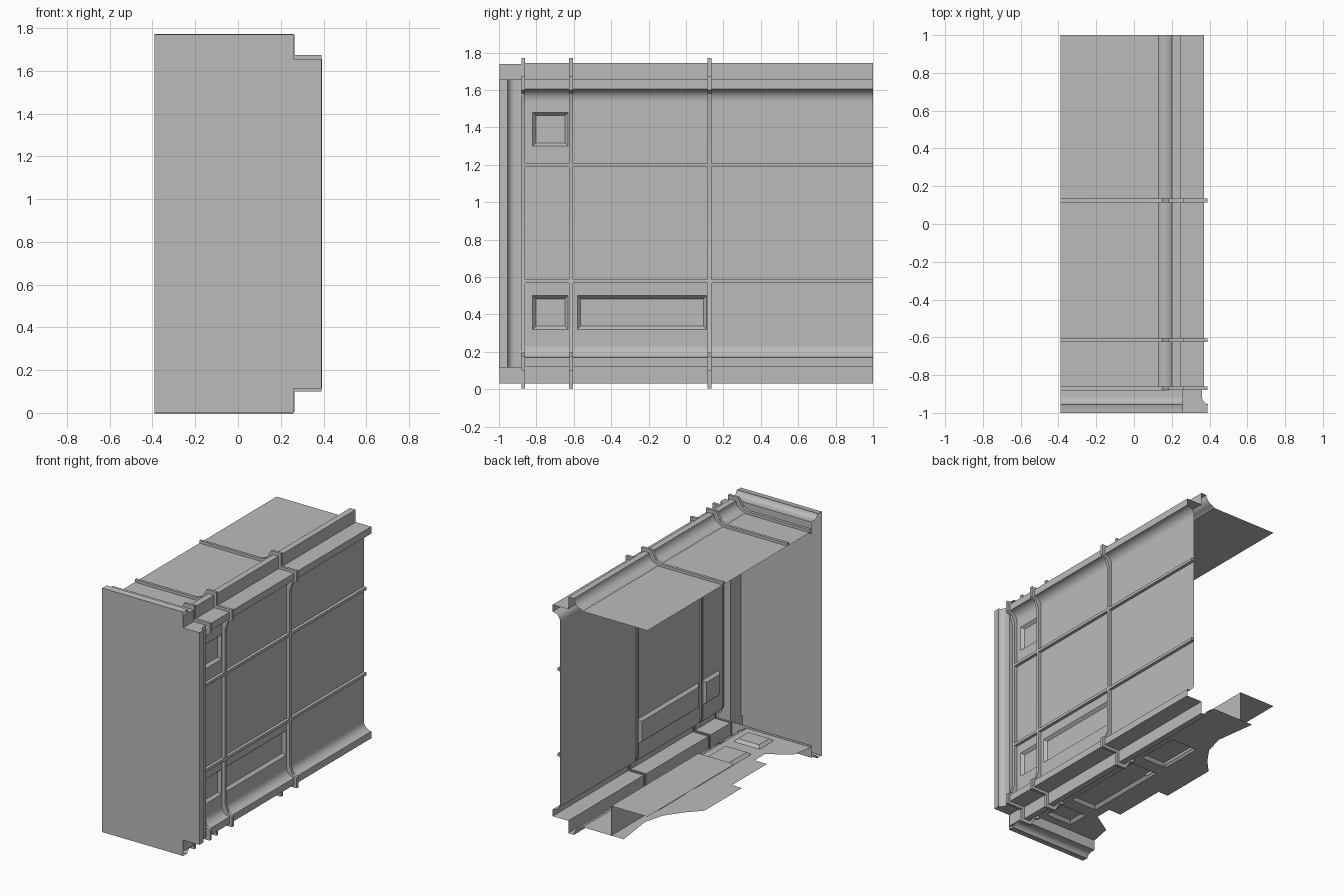
import bpy, bmesh, math
from mathutils import Vector

if "Cube" in bpy.data.objects:
    bpy.data.objects.remove(bpy.data.objects["Cube"])

grey = bpy.data.materials.new("warm_grey")
grey.diffuse_color = (0.5, 0.5, 0.5, 1)
grey.use_nodes = True
grey.node_tree.nodes["Principled BSDF"].inputs["Base Color"].default_value = grey.diffuse_color
H = 1.775          # top and bottom mouldings mirror about H / 2
WALL = 0.31        # x of the side wall


def finish(name, bm):
    mesh = bpy.data.meshes.new(name)
    bm.to_mesh(mesh)
    bm.free()
    ob = bpy.data.objects.new(name, mesh)
    bpy.context.collection.objects.link(ob)
    mesh.materials.append(grey)
    bpy.ops.object.select_all(action='DESELECT')
    ob.select_set(True)
    bpy.context.view_layer.objects.active = ob
    bpy.ops.object.shade_smooth_by_angle(angle=math.radians(30))
    return ob


def sweep(name, pts, move, closed=False):
    """Extrude a 3D outline along a vector; closed outlines get end faces."""
    bm = bmesh.new()
    a = [bm.verts.new(p) for p in pts]
    b = [bm.verts.new(Vector(p) + Vector(move)) for p in pts]
    n = len(pts)
    for i in range(n if closed else n - 1):
        j = (i + 1) % n
        bm.faces.new((a[i], a[j], b[j], b[i]))
    if closed:
        bm.faces.new(a[::-1])
        bm.faces.new(b)
        bmesh.ops.recalc_face_normals(bm, faces=bm.faces[:])
    return finish(name, bm)


def box(name, x0, x1, y0, y1, z0, z1):
    return sweep(name, [(x0, y0, z0), (x1, y0, z0), (x1, y0, z1), (x0, y0, z1)],
                 (0, y1 - y0, 0), True)


def arc(cx, cy, rx, ry, a0, a1, n=6):
    return [(cx + rx * math.cos(math.radians(a0 + (a1 - a0) * i / n)),
             cy + ry * math.sin(math.radians(a0 + (a1 - a0) * i / n))) for i in range(n + 1)]


def panelled(name, pts, u, panels, depth, rim):
    """Flat sheet with sunken bevelled panels; u = the two axes in the sheet."""
    bm = bmesh.new()
    bm.faces.new([bm.verts.new(p) for p in pts])
    for k in (0, 1):
        for c in sorted({p[i] for p in panels for i in (2 * k, 2 * k + 1)}):
            co, no = Vector((0, 0, 0)), Vector((0, 0, 0))
            co[u[k]], no[u[k]] = c, 1
            bmesh.ops.bisect_plane(bm, geom=bm.verts[:] + bm.edges[:] + bm.faces[:],
                                   plane_co=co, plane_no=no)
    bm.normal_update()
    for p in panels:
        sel = []
        for f in bm.faces:
            c = f.calc_center_median()
            if p[0] < c[u[0]] < p[1] and p[2] < c[u[1]] < p[3]:
                sel.append(f)
        if sel:
            bmesh.ops.inset_region(bm, faces=sel, thickness=rim, depth=depth,
                                   use_even_offset=True)
    return finish(name, bm)


# Roof, ridge and cornice section (x, z), from the open side to the wall
section = [(-0.39, 1.67), (0.13, 1.67)]
section += arc(0.13, 1.745, 0.07, 0.065, -80, 0, 6)
section += [(0.245, 1.745), (0.245, 1.655), (0.37, 1.655), (0.37, 1.62)]
section += arc(0.37, 1.545, 0.06, 0.06, 90, 180, 6)
lower = [(x, H - z) for x, z in section]

sweep("roof_and_cornice", [(x, -0.88, z) for x, z in section], (0, 1.88, 0))
sweep("base_moulding", [(x, -0.88, z) for x, z in lower[1:][::-1]], (0, 1.88, 0))

# Side wall with sunken panels
z0, z1 = H - 1.545, 1.545
panelled("side_wall", [(WALL, -0.88, z0), (WALL, 1, z0), (WALL, 1, z1), (WALL, -0.88, z1)],
         (1, 2), [(-0.82, -0.63, 1.30, 1.48), (-0.82, -0.63, 0.32, 0.50),
                  (-0.58, 0.11, 0.32, 0.50)], -0.02, 0.017)

# Horizontal rails
for i, z in enumerate((0.577, 1.197)):
    box("wall_rail_%d" % i, WALL, WALL + 0.022, -0.87, 1, z - 0.01, z + 0.01)

# Ribs wrapping the roof, cornice, wall and base
rib_top = [(-0.39, 1.69), (0.105, 1.69), (0.15, 1.71), (0.185, 1.77), (0.265, 1.77),
           (0.265, 1.675), (0.39, 1.675), (0.39, 1.60), (0.355, 1.58), (0.333, 1.52)]
rib_in = [(-0.39, 1.67), (0.13, 1.665), (0.19, 1.70), (0.2, 1.74), (0.24, 1.74),
          (0.24, 1.65), (0.365, 1.65), (0.365, 1.62), (0.32, 1.60), (0.30, 1.53)]
outer = rib_top + [(x, H - z) for x, z in rib_top[:0:-1]]
inner = rib_in + [(x, H - z) for x, z in rib_in[:0:-1]]
for k, y in enumerate((-0.87, -0.615, 0.125)):
    bm = bmesh.new()
    rows = [[bm.verts.new((x, yy, z)) for x, z in line]
            for line, yy in ((inner, y - 0.01), (outer, y - 0.01),
                             (outer, y + 0.01), (inner, y + 0.01))]
    for a, b in zip(rows, rows[1:]):
        for i in range(len(a) - 1):
            bm.faces.new((a[i], a[i + 1], b[i + 1], b[i]))
    bmesh.ops.recalc_face_normals(bm, faces=bm.faces[:])
    finish("rib_%d" % k, bm)

# End wall with coved caps at top and bottom
sweep("end_wall", [(-0.39, -1, 0.12), (0.26, -1, 0.12)], (0, 0, 1.53))
cap = [(-1, 1.65), (-1, 1.77), (-0.96, 1.77)]
cap += arc(-0.915, 1.78, 0.04, 0.04, 190, 270, 5) + [(-0.88, 1.74), (-0.88, 1.65)]
for name, f in (("end_cap_top", lambda z: z), ("end_cap_bottom", lambda z: 1.77 - z)):
    sweep(name, [(-0.39, y, f(z)) for y, z in cap], (0.65, 0, 0))
    box(name + "_end", 0.245, 0.258, -0.998, -0.88, min(f(1.65), f(1.74)), max(f(1.65), f(1.74)))

# Corner post with a coved outer edge
post = [(0.26, -1), (0.39, -1), (0.39, -0.96)]
post += arc(0.40, -0.915, 0.04, 0.04, 260, 180, 5) + [(0.36, -0.88), (0.26, -0.88)]
sweep("corner_post", [(x, y, 0.115) for x, y in post], (0, 0, 1.54), True)

# Broken floor sheet with sunken panels underneath
zf = H - 1.67
edge = [(0.13, -0.88), (-0.39, -0.88), (-0.36, -0.72), (-0.2, -0.62), (-0.2, -0.5),
        (-0.3, -0.5), (-0.3, -0.1), (-0.38, -0.1), (-0.38, 0.33), (-0.285, 0.43),
        (-0.2, 0.55), (-0.16, 0.7), (-0.2, 1), (0.13, 1)]
panelled("floor", [(x, y, zf) for x, y in edge][::1], (0, 1),
         [(-0.13, 0.08, -0.82, -0.66), (-0.13, 0.08, -0.56, 0.08),
          (-0.13, 0.08, 0.18, 0.5)], -0.02, 0.02)

# Raised floor step on the open side
sweep("floor_step", [(-0.39, 0, 0.32), (-0.10, 0, 0.32), (-0.10, 0, zf)], (0, 1, 0))
